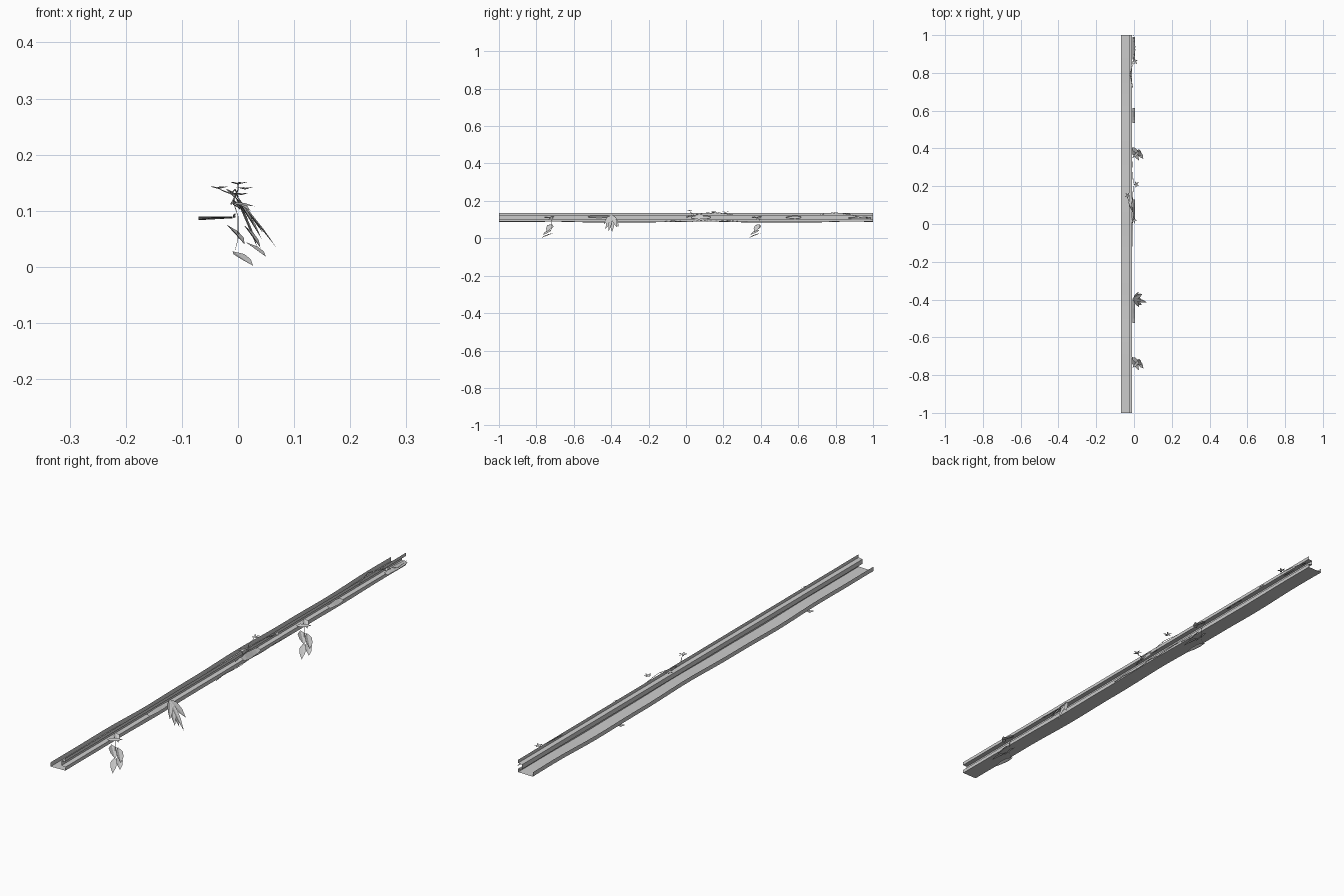
import bpy, math, random
from mathutils import Vector

if "Cube" in bpy.data.objects:
    bpy.data.objects.remove(bpy.data.objects["Cube"])

random.seed(4)


def make_mesh(name, verts, faces):
    me = bpy.data.meshes.new(name)
    me.from_pydata([tuple(v) for v in verts], [], faces)
    me.update()
    ob = bpy.data.objects.new(name, me)
    bpy.context.collection.objects.link(ob)
    return ob


def leaf_data(base, tip, width, across):
    # folded six-point leaf
    b, t = Vector(base), Vector(tip)
    d = t - b
    a = Vector(across)
    a = (a - d.normalized() * a.dot(d.normalized())).normalized() * width / 2
    n = d.normalized().cross(a) * 0.25
    return [b, b + d * .3 + a + n, b + d * .65 + a * .85 + n, t,
            b + d * .65 - a * .85 + n, b + d * .3 - a + n, b + d * .5]


def leaves(name, y, specs):
    verts, faces = [], []
    for base, tip, width, across in specs:
        o = len(verts)
        off = Vector((0, y, 0))
        verts += [p + off for p in leaf_data(base, tip, width, across)]
        faces += [(o, o + 1, o + 2, o + 6), (o + 2, o + 3, o + 6),
                  (o + 3, o + 4, o + 6), (o + 4, o + 5, o, o + 6)]
    return make_mesh(name, verts, faces)


def twig(name, pts, r=0.0015):
    cu = bpy.data.curves.new(name, 'CURVE')
    cu.dimensions = '3D'
    cu.bevel_depth = r
    cu.bevel_resolution = 0
    sp = cu.splines.new('POLY')
    sp.points.add(len(pts) - 1)
    for i, (p, q) in enumerate(zip(sp.points, pts)):
        p.co = (*q, 1)
        p.radius = 1 - 0.6 * i / (len(pts) - 1)
    ob = bpy.data.objects.new(name, cu)
    bpy.context.collection.objects.link(ob)
    return ob


# Long sheet rail: outer lip, sagging shelf, grooved wall (x, z, sag weight)
profile = [(-.07, .106, 1), (-.07, .09, 1), (-.01, .09, .5), (-.01, .102, 0),
           (-.026, .104, 0), (-.026, .121, 0), (-.01, .123, 0), (-.01, .135, 0)]
N = 32
verts, faces = [], []
for i in range(N + 1):
    y = -1 + 2 * i / N
    sag = -.0035 + .0025 * math.sin(7 * y + 1) + .001 * math.sin(17 * y)
    verts += [(x, y, z + w * sag) for x, z, w in profile]
P = len(profile)
for i in range(N):
    for j in range(P - 1):
        a = i * P + j
        faces.append((a, a + 1, a + P + 1, a + P))
make_mesh("ledge_rail", verts, faces)

# Hanging leaf clusters
Y, X = (0, 1, .2), (1, 0, .3)
hanging = [((-.02, .015, .075), (.012, -.01, .04), .035, Y),
           ((.01, .01, .075), (.04, -.015, .034), .03, Y),
           ((-.01, .02, .028), (.027, -.045, .002), .022, (1, .5, 0)),
           ((.014, .01, .044), (.05, -.035, .018), .024, Y),
           ((-.01, .025, .118), (.022, -.005, .1), .02, Y),
           ((-.008, -.03, .112), (.03, .01, .108), .016, Y)]
for k, y in enumerate((-.73, .38)):
    leaves("hanging_leaves_%d" % (k + 1), y, hanging)
    twig("hanging_stem_%d" % (k + 1),
         [(-.008, y + .02, .115), (.0, y + .01, .09), (.0, y + .01, .05), (-.005, y + .01, .03)], .001)

o = (-.005, .005, .125)
leaves("fan_leaves", -.4, [(o, t, w, Y) for t, w in (
    ((.068, -.015, .035), .018), ((.045, .03, .06), .025), ((.042, -.03, .05), .025),
    ((.025, .04, .06), .024), ((.035, .005, .033), .026), ((.028, -.04, .075), .022))])

# Twigs with small leaf tufts
sprig = [(-.012, 0, .112), (-.005, .04, .125), (-.012, .1, .132), (-.005, .17, .138), (0, .25, .125)]
twig("sprig_main", sprig, .002)
twig("sprig_branch", [(-.005, .04, .125), (0, .025, .138), (0, .02, .148)])
twig("sprig_inner", [(-.005, .06, .128), (-.025, .1, .135), (-.035, .15, .14)])
twig("rail_vine", [(-.006, .72, .125), (-.02, .79, .138), (-.005, .86, .13), (.008, .93, .113), (-.004, 1, .108)])
for k, (x, y, z) in enumerate([(0, .02, .147), (-.034, .15, .139), (.012, .21, .138), (.005, .86, .128)]):
    specs = []
    for m in range(5):
        a = m * 2 * math.pi / 5 + k
        tip = (x + .016 * math.cos(a), .018 * math.sin(a), z + .004)
        specs.append(((x, 0, z), tip, .007, (-math.sin(a), math.cos(a), .2)))
    leaves("leaf_tuft_%d" % (k + 1), y, specs)

# Flat growth patches clinging to the wall face
for k, (y, length, z, h) in enumerate([(-.46, .13, .115, .012), (.08, .1, .112, .02),
                                       (.575, .08, .112, .014), (.93, .12, .108, .012)]):
    v, f = [], []
    for i in range(6):
        yy = y + length * (i / 5 - .5)
        s = h / 2 * (.4 + .6 * math.sin(math.pi * i / 5)) * random.uniform(.8, 1.2)
        v += [(-.009, yy, z + s), (.004, yy, z - s)]
    f = [(2 * i, 2 * i + 1, 2 * i + 3, 2 * i + 2) for i in range(5)]
    make_mesh("growth_patch_%d" % (k + 1), v, f)

# Ragged root strand along the lower edge
twig("edge_roots", [(random.uniform(-.01, -.005), -.12 + .05 * i, random.uniform(.088, .096))
                    for i in range(10)], .0015)
